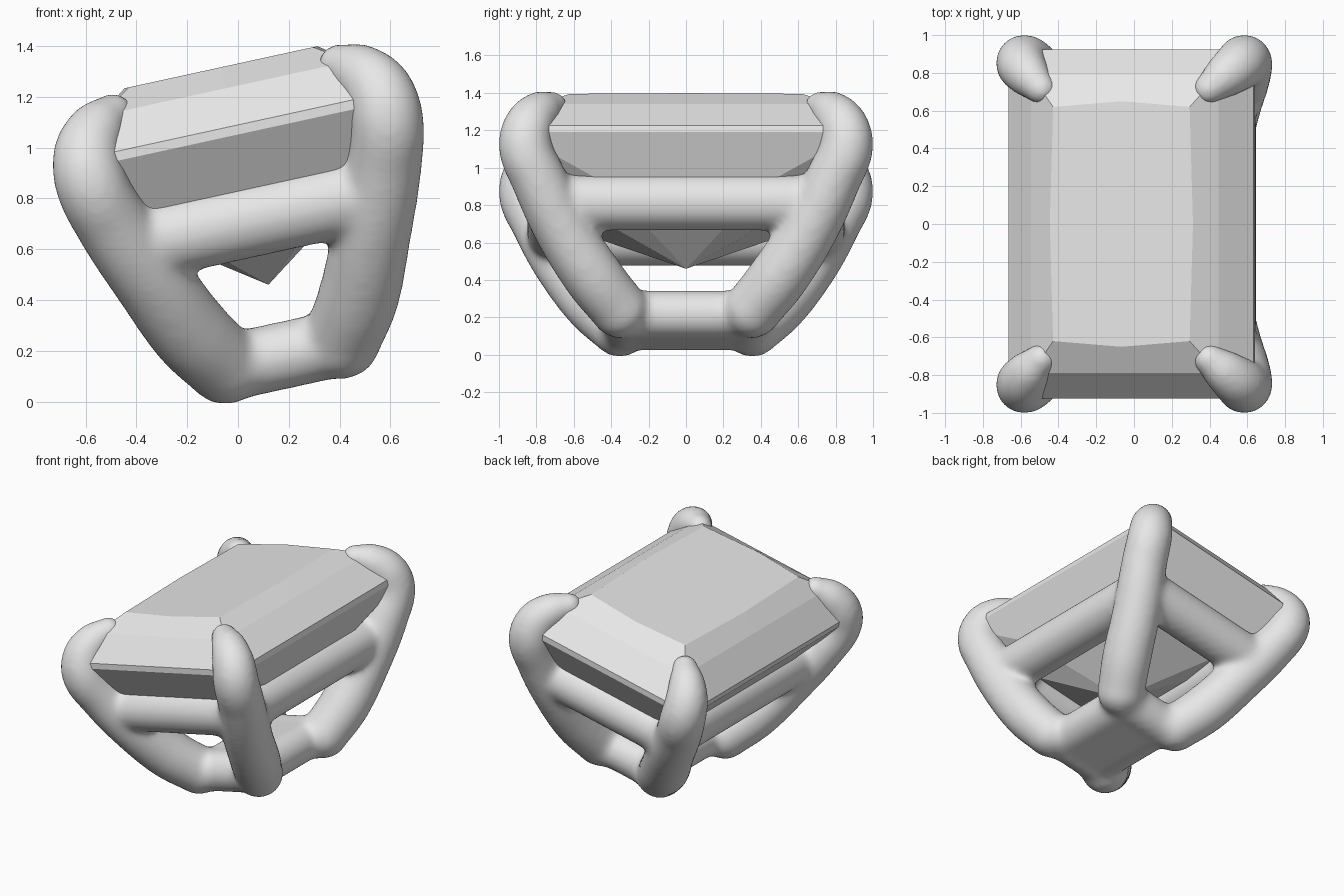
import bpy, bmesh, math
from mathutils import Matrix

if "Cube" in bpy.data.objects:
    bpy.data.objects.remove(bpy.data.objects["Cube"])

# Whole model is built upright about a local axis, then tilted about y
TILT = Matrix.Rotation(-math.radians(12.3), 4, 'Y') @ Matrix.Translation((0.215, 0, 0))

mat = bpy.data.materials.new("light grey")
mat.diffuse_color = (0.8, 0.8, 0.8, 1)
mat.use_nodes = True
mat.node_tree.nodes["Principled BSDF"].inputs["Base Color"].default_value = mat.diffuse_color
parts = []


def tube(pts):
    """Round bar through (x, y, z, radius) points, with ball ends."""
    cu = bpy.data.curves.new("bar", 'CURVE')
    cu.dimensions = '3D'
    cu.bevel_depth = 1
    cu.bevel_resolution = 6
    cu.use_fill_caps = True
    cu.resolution_u = 8
    sp = cu.splines.new('BEZIER')
    sp.bezier_points.add(len(pts) - 1)
    for bp, (x, y, z, r) in zip(sp.bezier_points, pts):
        bp.co = (x, y, z)
        bp.radius = r
        bp.handle_left_type = bp.handle_right_type = 'AUTO'
    ob = bpy.data.objects.new("bar", cu)
    bpy.context.collection.objects.link(ob)
    parts.append(ob)
    for x, y, z, r in (pts[0], pts[-1]):
        bpy.ops.mesh.primitive_ico_sphere_add(subdivisions=4, radius=r, location=(x, y, z))
        parts.append(bpy.context.object)


# Four claws, one at each corner, each starting near the middle of the base
claw = [(.235, .355, .15, .155), (.335, .49, .30, .162), (.442, .655, .54, .158),
        (.55, .79, .80, .15), (.595, .858, .97, .147), (.585, .837, 1.08, .138),
        (.525, .778, 1.165, .118), (.455, .715, 1.21, .085)]
for sx in (-1, 1):
    for sy in (-1, 1):
        tube([(sx * x, sy * y, z, r) for x, y, z, r in claw])

# Upper rails under the stone
for s in (-1, 1):
    tube([(-.41, s * .70, .69, .152), (.41, s * .70, .69, .152)])
    tube([(s * .445, -.66, .69, .152), (s * .445, .66, .69, .152)])

# Solid base: short and long bars around a filled middle
for s in (-1, 1):
    tube([(-.2, s * .32, .14, .135), (.2, s * .32, .14, .135)])
    tube([(s * .15, -.34, .14, .13), (s * .15, .34, .14, .13)])
bpy.ops.mesh.primitive_cube_add(size=1, location=(0, 0, .14))
bpy.context.object.scale = (.32, .66, .255)
parts.append(bpy.context.object)

# Merge the bars into one softly blended casting
bpy.ops.object.select_all(action='DESELECT')
for ob in parts:
    ob.select_set(True)
bpy.context.view_layer.objects.active = parts[0]
bpy.ops.object.convert(target='MESH')
bpy.ops.object.join()
setting = bpy.context.object
setting.name = "claw_setting"
bpy.ops.object.transform_apply(location=True, rotation=True, scale=True)
setting.data.transform(TILT)
rm = setting.modifiers.new("blend", 'REMESH')
rm.mode = 'VOXEL'
rm.voxel_size = .018
rm.use_smooth_shade = True
sm = setting.modifiers.new("soften", 'SMOOTH')
sm.factor = .5
sm.iterations = 22
setting.data.materials.clear()
setting.data.materials.append(mat)

# Faceted stone, upper rings: corner (cx, cy), edge midpoint (mx, my), height
rings = [(.37, .62, .388, .65, 1.30), (.507, .79, .507, .79, 1.215),
         (.664, .925, .664, .925, 1.064), (.664, .925, .664, .925, 1.027)]
bm = bmesh.new()
loops = []
for cx, cy, mx, my, z in rings:
    loops.append([bm.verts.new((x, y, z)) for x, y in (
        (cx, cy), (0, my), (-cx, cy), (-mx, 0), (-cx, -cy), (0, -my), (cx, -cy), (mx, 0))])
bm.faces.new(loops[0])
for a, b in zip(loops, loops[1:]):
    for i in range(8):
        j = (i + 1) % 8
        bm.faces.new((a[j], a[i], b[i], b[j]))

# Lower facets: sides to a cut-corner ring, corner triangles, then the point
ring = [bm.verts.new((x, y, .78)) for x, y in (
    (.51, .43), (.41, .77), (-.41, .77), (-.51, .43),
    (-.51, -.43), (-.41, -.77), (.41, -.77), (.51, -.43))]
girdle = loops[-1]
culet = bm.verts.new((0, 0, .424))
for k in range(4):
    c, m, n = girdle[2 * k], girdle[2 * k + 1], girdle[(2 * k + 2) % 8]
    a, b, d = ring[2 * k], ring[2 * k + 1], ring[(2 * k + 2) % 8]
    bm.faces.new((c, a, b))
    bm.faces.new((c, b, d, n, m))
    bm.faces.new((a, culet, b))
    bm.faces.new((b, culet, d))
bmesh.ops.recalc_face_normals(bm, faces=bm.faces)
me = bpy.data.meshes.new("stone")
bm.to_mesh(me)
bm.free()
me.transform(TILT)
me.materials.append(mat)
stone = bpy.data.objects.new("stone", me)
bpy.context.collection.objects.link(stone)
